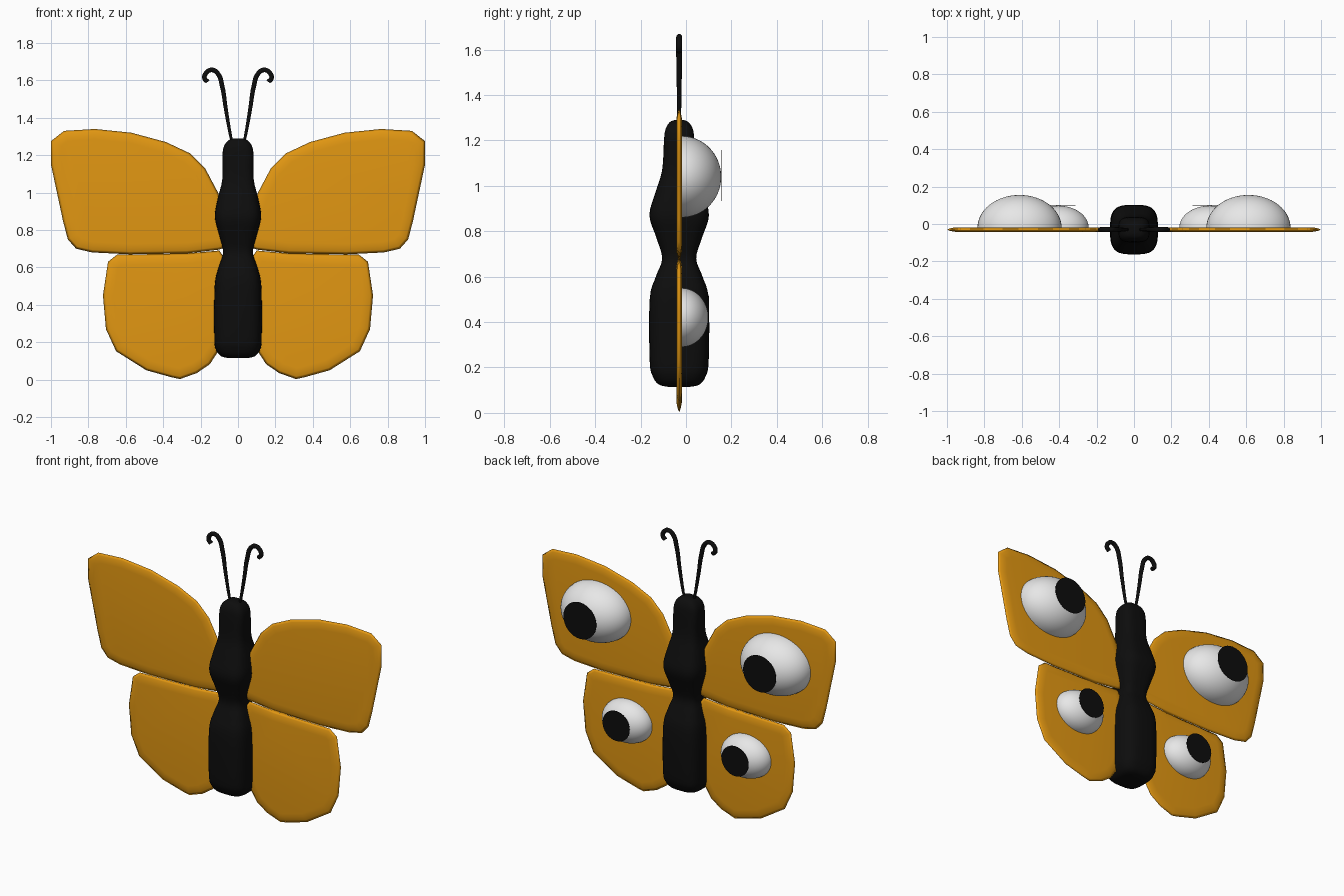
import bpy, bmesh, math
from mathutils import Vector

cube = bpy.data.objects.get("Cube")
if cube:
    bpy.data.objects.remove(cube, do_unlink=True)

MID_Y = -0.03


def material(name, colour):
    mat = bpy.data.materials.new(name)
    mat.use_nodes = True
    mat.diffuse_color = (*colour, 1)
    mat.node_tree.nodes["Principled BSDF"].inputs["Base Color"].default_value = (*colour, 1)
    return mat


orange = material("wing orange", (0.76, 0.31, 0.006))
black = material("body black", (0.004, 0.004, 0.004))
white = material("eye white", (0.8, 0.8, 0.8))


def finish(name, bm, mat, smooth=True):
    bmesh.ops.recalc_face_normals(bm, faces=bm.faces[:])
    mesh = bpy.data.meshes.new(name)
    bm.to_mesh(mesh)
    bm.free()
    mesh.materials.append(mat)
    for poly in mesh.polygons:
        poly.use_smooth = smooth
    bpy.context.collection.objects.link(bpy.data.objects.new(name, mesh))


# Body: rounded-square rings lofted along a smooth profile of (z, half x, half y)
PROFILE = [(0.115, 0.05, 0.05), (0.125, 0.09, 0.09), (0.16, 0.118, 0.116),
           (0.23, 0.127, 0.13), (0.5, 0.125, 0.13), (0.6, 0.104, 0.103),
           (0.68, 0.08, 0.075), (0.77, 0.1, 0.1), (0.87, 0.124, 0.131),
           (0.97, 0.108, 0.105), (1.07, 0.084, 0.075), (1.2, 0.083, 0.067),
           (1.25, 0.074, 0.06), (1.28, 0.05, 0.042), (1.29, 0.02, 0.02)]


def smooth_rows(rows, steps=4):
    """Catmull-Rom interpolation through the profile rows."""
    pts = [Vector(r) for r in rows]
    pts = [pts[0]] + pts + [pts[-1]]
    out = []
    for a, b, c, d in zip(pts, pts[1:], pts[2:], pts[3:]):
        for i in range(steps):
            t = i / steps
            out.append(0.5 * (2 * b + (c - a) * t + (2 * a - 5 * b + 4 * c - d) * t ** 2
                              + (3 * b - a - 3 * c + d) * t ** 3))
    return out + [pts[-1]]


def rounded(v):
    return math.copysign(abs(v) ** 0.6, v)


def build_body():
    bm = bmesh.new()
    sides = 40
    angles = [math.tau * i / sides for i in range(sides)]
    rings = []
    for z, hx, hy in smooth_rows(PROFILE):
        rings.append([bm.verts.new((hx * rounded(math.cos(a)),
                                    MID_Y + hy * rounded(math.sin(a)), z)) for a in angles])
    for low, high in zip(rings, rings[1:]):
        for i in range(sides):
            j = (i + 1) % sides
            bm.faces.new((low[i], low[j], high[j], high[i]))
    bm.faces.new(rings[0])
    bm.faces.new(rings[-1])
    finish("body", bm, black)


build_body()

# Wings: thin plates whose rims taper to an edge
UPPER = [(1.0, 1.275), (0.93, 1.33), (0.765, 1.34), (0.57, 1.32), (0.385, 1.27),
         (0.257, 1.21), (0.176, 1.13), (0.107, 1.0), (0.06, 0.88), (0.04, 0.72),
         (0.1, 0.695), (0.27, 0.675), (0.58, 0.67), (0.78, 0.68), (0.866, 0.70),
         (0.91, 0.75), (0.936, 0.85), (0.968, 1.0), (1.0, 1.15)]
LOWER = [(0.647, 0.668), (0.695, 0.63), (0.722, 0.45), (0.706, 0.27), (0.652, 0.152),
         (0.49, 0.05), (0.353, 0.012), (0.31, 0.003), (0.22, 0.035), (0.15, 0.083),
         (0.107, 0.15), (0.05, 0.28), (0.04, 0.6), (0.1, 0.69), (0.27, 0.675), (0.5, 0.67)]


def build_wing(name, outline, side):
    bm = bmesh.new()
    for sign in (-1, 1):
        # Each step pulls the sheet inward and lifts it off the middle plane
        face = bm.faces.new([bm.verts.new((side * x, MID_Y, z)) for x, z in outline])
        for width, lift in ((0.014, 0.006), (0.022, 0.011), (0.02, 0.0125)):
            face.normal_update()
            bmesh.ops.inset_region(bm, faces=[face], thickness=width,
                                   use_boundary=True, use_even_offset=True)
            for v in face.verts:
                v.co.y = MID_Y + sign * lift
    # Weld the front and back sheets along the rim
    bmesh.ops.remove_doubles(bm, verts=bm.verts[:], dist=0.0005)
    finish(name, bm, orange)


# Eye spots: half ellipsoids on the back of the wings, with a flat pupil at the pole
def build_eye(name, x, z, radii, pupil_z, pupil_radius):
    rx, ry, rz = radii
    base = -0.02
    bm = bmesh.new()
    bmesh.ops.create_uvsphere(bm, u_segments=48, v_segments=32, radius=1)
    bmesh.ops.delete(bm, geom=[v for v in bm.verts if v.co.z < -0.01], context="VERTS")
    for v in bm.verts:
        v.co = (x + rx * v.co.x, base + ry * v.co.z, z - rz * v.co.y)
    finish(name + "_white", bm, white)

    bm = bmesh.new()
    bmesh.ops.create_cone(bm, cap_ends=True, segments=32, radius1=pupil_radius,
                          radius2=pupil_radius, depth=0.002)
    for v in bm.verts:
        v.co = (x + v.co.x, base + ry + 0.003 + v.co.z, pupil_z - v.co.y)
    finish(name + "_pupil", bm, black, smooth=False)


# Antennae: tapered tubes with curled tips
ANTENNA = [(0.03, 1.26), (0.043, 1.32), (0.065, 1.447), (0.085, 1.57), (0.107, 1.635),
           (0.14, 1.656), (0.17, 1.64), (0.179, 1.612), (0.162, 1.592)]


def build_antenna(name, side):
    curve = bpy.data.curves.new(name, "CURVE")
    curve.dimensions = "3D"
    curve.bevel_depth = 0.013
    curve.bevel_resolution = 3
    curve.resolution_u = 6
    curve.use_fill_caps = True
    spline = curve.splines.new("BEZIER")
    spline.bezier_points.add(len(ANTENNA) - 1)
    for i, (point, (x, z)) in enumerate(zip(spline.bezier_points, ANTENNA)):
        point.co = (side * x, MID_Y, z)
        point.radius = min(1, 0.5 + 0.17 * i)
        point.handle_left_type = point.handle_right_type = "AUTO"
    curve.materials.append(black)
    bpy.context.collection.objects.link(bpy.data.objects.new(name, curve))


for label, side in (("left", 1), ("right", -1)):
    build_wing(label + "_upper_wing", UPPER, side)
    build_wing(label + "_lower_wing", LOWER, side)
    build_eye(label + "_upper_eye", side * 0.612, 1.04, (0.225, 0.175, 0.18), 1.045, 0.112)
    build_eye(label + "_lower_eye", side * 0.405, 0.42, (0.163, 0.118, 0.13), 0.43, 0.092)
    build_antenna(label + "_antenna", side)
